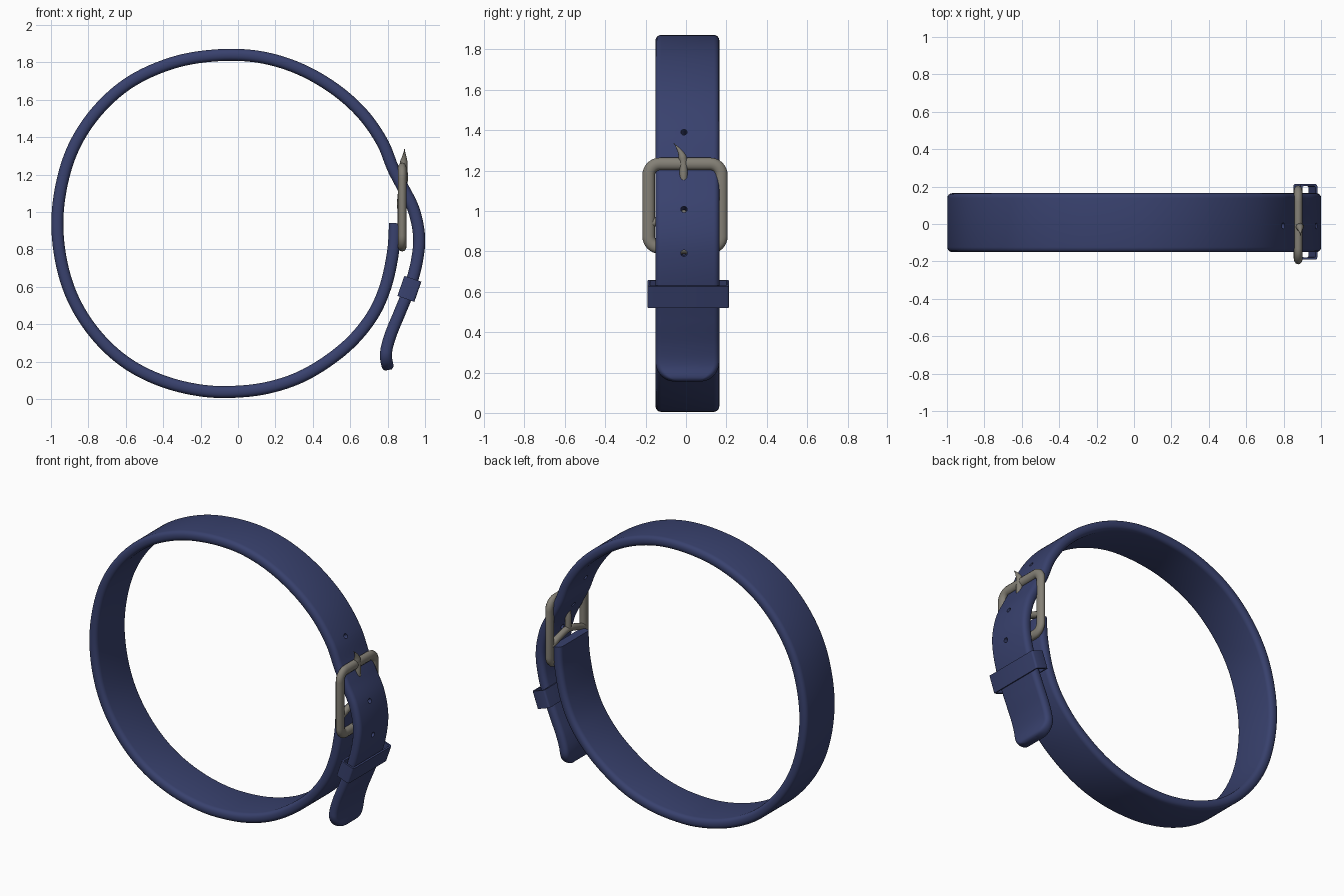
import bpy, bmesh, math
from mathutils import Vector

if "Cube" in bpy.data.objects:
    bpy.data.objects.remove(bpy.data.objects["Cube"])

def material(name, rgb):
    m = bpy.data.materials.new(name)
    m.diffuse_color = (*rgb, 1)
    m.use_nodes = True
    m.node_tree.nodes["Principled BSDF"].inputs["Base Color"].default_value = m.diffuse_color
    return m

LEATHER = material("navy_leather", (0.040, 0.053, 0.155))
METAL = material("dull_metal", (0.23, 0.215, 0.18))
YC = 0.007  # strap middle in y

def add_mesh(name, bm, mat):
    bmesh.ops.recalc_face_normals(bm, faces=bm.faces)
    me = bpy.data.meshes.new(name)
    bm.to_mesh(me)
    bm.free()
    ob = bpy.data.objects.new(name, me)
    me.materials.append(mat)
    bpy.context.collection.objects.link(ob)
    return ob

def smooth(ob, angle=40):
    bpy.ops.object.select_all(action='DESELECT')
    ob.select_set(True)
    bpy.context.view_layer.objects.active = ob
    bpy.ops.object.shade_smooth_by_angle(angle=math.radians(angle))

def rounded_rect(hw, hh, r, n=4):
    out = []
    for k, (sx, sy) in enumerate([(1, 1), (-1, 1), (-1, -1), (1, -1)]):
        for i in range(n + 1):
            a = math.pi / 2 * (k + i / n)
            out.append((sx * (hw - r) + r * math.cos(a), sy * (hh - r) + r * math.sin(a)))
    return out

def catmull(pts, n):
    p = [2 * pts[0] - pts[1]] + pts + [2 * pts[-1] - pts[-2]]
    out = []
    for i in range(1, len(p) - 2):
        a, b, c, d = p[i - 1:i + 3]
        for k in range(n):
            t = k / n
            out.append(0.5 * (2 * b + (c - a) * t + (2 * a - 5 * b + 4 * c - d) * t * t
                              + (3 * b - a - 3 * c + d) * t ** 3))
    return out + [pts[-1]]

# strap centreline in the xz plane, from buckle round the loop to the tail tip
PATH = [(0.840, 0.94), (0.828, 0.78), (0.785, 0.59), (0.705, 0.425), (0.565, 0.268), (0.36, 0.130),
        (0.15, 0.058), (-0.07, 0.037), (-0.25, 0.054), (-0.423, 0.103), (-0.58, 0.182), (-0.711, 0.29),
        (-0.82, 0.425), (-0.899, 0.576), (-0.948, 0.75), (-0.966, 0.937), (-0.948, 1.12),
        (-0.899, 1.298), (-0.82, 1.45), (-0.711, 1.584), (-0.58, 1.692), (-0.423, 1.771),
        (-0.25, 1.821), (-0.04, 1.84), (0.15, 1.822), (0.34, 1.76), (0.52, 1.655), (0.665, 1.525),
        (0.77, 1.375), (0.828, 1.235), (0.882, 1.13), (0.94, 1.01), (0.968, 0.87), (0.957, 0.74),
        (0.92, 0.60), (0.868, 0.47), (0.815, 0.34), (0.791, 0.24), (0.804, 0.155)]
pts = catmull([Vector((x, 0, z)) for x, z in PATH], 12)

def frame_at(i):
    t = (pts[min(i + 1, len(pts) - 1)] - pts[max(i - 1, 0)]).normalized()
    return t, Vector((t.z, 0, -t.x))

# strap
bm = bmesh.new()
rings = []
left = [0.0] * len(pts)
for i in range(len(pts) - 2, -1, -1):
    left[i] = left[i + 1] + (pts[i + 1] - pts[i]).length
R = 0.1
for i, p in enumerate(pts):
    d = left[i]
    hw, hh = 0.158, 0.032
    if d < R:
        hw += -R + math.sqrt(R * R - (R - d) ** 2)
    if d < 0.03:
        hh *= 0.55 + 0.45 * math.sqrt(1 - (1 - d / 0.03) ** 2)
    nrm = frame_at(i)[1]
    rings.append([bm.verts.new(p + nrm * v + Vector((0, YC + u, 0)))
                  for u, v in rounded_rect(hw, hh, hh * 0.85)])
for a, b in zip(rings, rings[1:]):
    for k in range(len(a)):
        j = (k + 1) % len(a)
        bm.faces.new((a[k], a[j], b[j], b[k]))
bm.faces.new(rings[0])
bm.faces.new(rings[-1])
strap = add_mesh("strap", bm, LEATHER)

# punched holes along the overlapping end
half = len(pts) // 2
for z in (1.38, 1.175, 1.0, 0.79):
    i = min(range(half, len(pts)), key=lambda k: abs(pts[k].z - z))
    nrm = frame_at(i)[1]
    p = pts[i] + Vector((0, -0.01, 0))
    bpy.ops.mesh.primitive_cylinder_add(vertices=16, radius=0.016, depth=0.13, location=p,
                                        rotation=nrm.to_track_quat('Z', 'Y').to_euler())
    cut = bpy.context.object
    cut.hide_render = True
    mod = strap.modifiers.new("hole", 'BOOLEAN')
    mod.operation = 'DIFFERENCE'
    mod.object = cut
    bpy.context.view_layer.objects.active = strap
    bpy.ops.object.modifier_apply(modifier=mod.name)
    bpy.data.objects.remove(cut)
smooth(strap)

# keeper loop around the tail
i = min(range(half, len(pts)), key=lambda k: abs(pts[k].z - 0.585))
t, nrm = frame_at(i)
bm = bmesh.new()
prof = []
for hw, hh, r in ((0.202, 0.048, 0.012), (0.19, 0.037, 0.006)):
    for s in (-0.057, 0.057):
        prof.append([bm.verts.new(pts[i] + t * s + nrm * v + Vector((0, 0.012 + u, 0)))
                     for u, v in rounded_rect(hw, hh, r, 3)])
for a, b in ((0, 1), (1, 3), (3, 2), (2, 0)):
    A, B = prof[a], prof[b]
    for k in range(len(A)):
        j = (k + 1) % len(A)
        bm.faces.new((A[k], A[j], B[j], B[k]))
smooth(add_mesh("keeper_loop", bm, LEATHER))

def tube(name, points, depth, radii=None, cyclic=False):
    cu = bpy.data.curves.new(name, 'CURVE')
    cu.dimensions = '3D'
    cu.bevel_depth, cu.bevel_resolution, cu.use_fill_caps = depth, 4, True
    sp = cu.splines.new('POLY')
    sp.points.add(len(points) - 1)
    for k, p in enumerate(points):
        sp.points[k].co = (*p, 1)
        sp.points[k].radius = radii[k] if radii else 1
    sp.use_cyclic_u = cyclic
    cu.materials.append(METAL)
    ob = bpy.data.objects.new(name, cu)
    bpy.context.collection.objects.link(ob)
    bpy.ops.object.select_all(action='DESELECT')
    ob.select_set(True)
    bpy.context.view_layer.objects.active = ob
    bpy.ops.object.convert(target='MESH')
    smooth(bpy.context.object, 50)
    return bpy.context.object

# buckle frame (bars flattened in x), centre bar and prong
FX = 0.878
frame = tube("buckle_frame", [(0, -0.005 + u, 1.026 + v) for u, v in rounded_rect(0.18, 0.207, 0.055, 8)],
             0.031, cyclic=True)
for v in frame.data.vertices:
    v.co.x = FX + v.co.x * 0.77
bar = catmull([Vector((0.874, y, z)) for y, z in ((-0.18, 0.935), (-0.1, 0.965), (-0.005, 0.985),
                                                  (0.09, 0.965), (0.17, 0.935))], 5)
tube("buckle_bar", bar, 0.022)
prong = catmull([Vector(p) for p in ((0.872, -0.01, 0.98), (0.872, -0.01, 1.08), (0.888, -0.012, 1.165),
                                     (0.886, -0.014, 1.25), (0.889, -0.03, 1.295), (0.89, -0.06, 1.335))], 6)
m = len(prong) - 1
tube("prong", prong, 0.02, [max(0.1, min(1, 3.0 * (1 - k / m))) for k in range(m + 1)])
